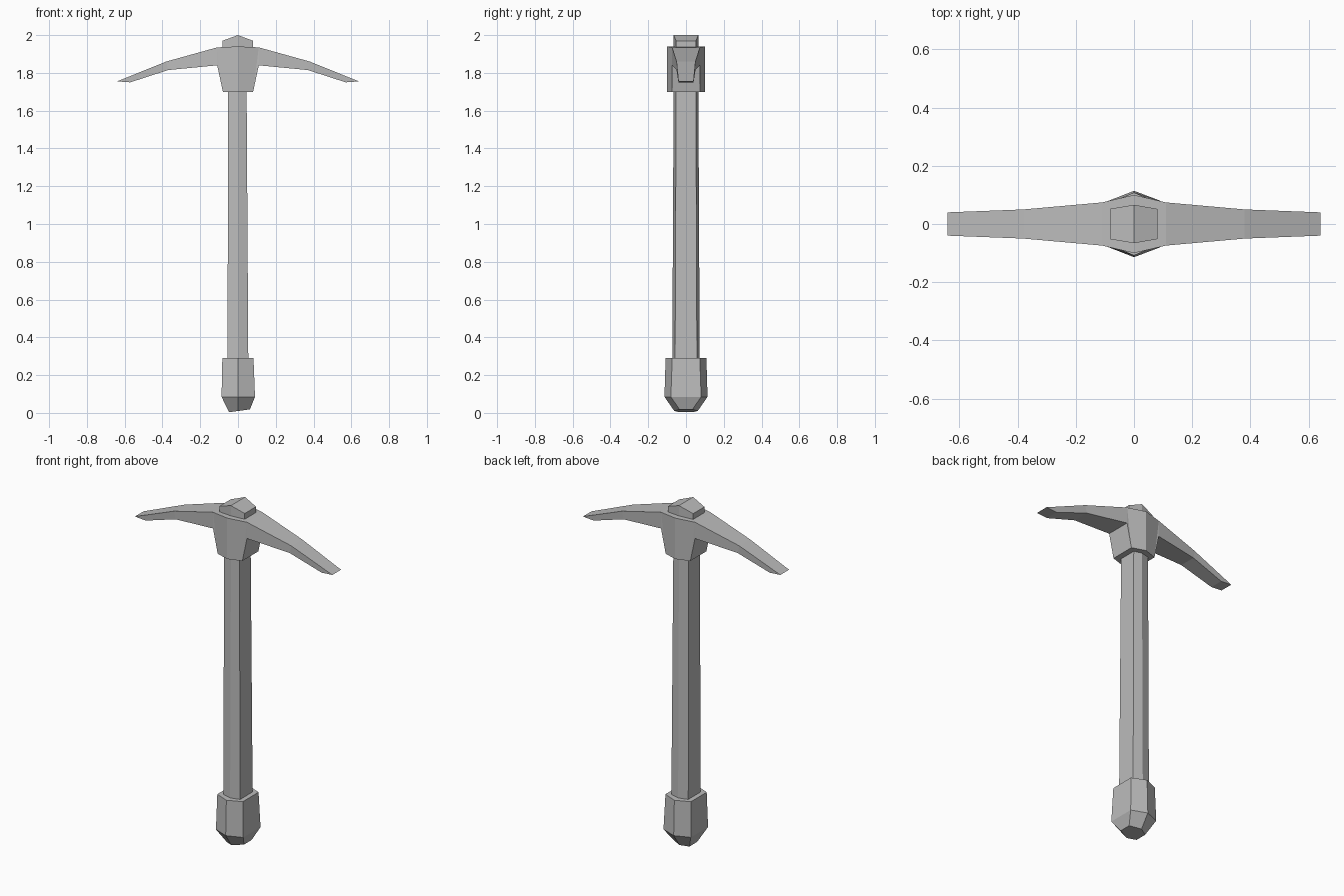
import bpy
import bmesh

cube = bpy.data.objects.get("Cube")
if cube:
    bpy.data.objects.remove(cube, do_unlink=True)

grey = bpy.data.materials.new("plain grey")
grey.use_nodes = True
colour = (0.5, 0.5, 0.5, 1)
grey.diffuse_color = colour
grey.node_tree.nodes["Principled BSDF"].inputs["Base Color"].default_value = colour


def loft(name, rings):
    """Skin a row of equal-sized closed rings and cap both ends."""
    bm = bmesh.new()
    rows = [[bm.verts.new(p) for p in ring] for ring in rings]
    for a, b in zip(rows, rows[1:]):
        n = len(a)
        for i in range(n):
            j = (i + 1) % n
            bm.faces.new((a[i], a[j], b[j], b[i]))
    bm.faces.new(rows[0])
    bm.faces.new(rows[-1])
    bmesh.ops.remove_doubles(bm, verts=bm.verts[:], dist=0.0005)
    bmesh.ops.recalc_face_normals(bm, faces=bm.faces[:])
    mesh = bpy.data.meshes.new(name)
    bm.to_mesh(mesh)
    bm.free()
    mesh.materials.append(grey)
    obj = bpy.data.objects.new(name, mesh)
    bpy.context.collection.objects.link(obj)
    return obj


def hexagon(z, left, right, side, point, tilt=0, ridge=0):
    """Six-sided ring with its points to the front and back."""
    outline = [(0, -point), (right, -side), (right, side),
               (0, point), (left, side), (left, -side)]
    return [(x, y, z + tilt * x + (ridge if x == 0 else 0)) for x, y in outline]


# Tapered six-sided shaft
loft("handle", [hexagon(0.2, -0.055, 0.055, 0.058, 0.073),
                hexagon(1.8, -0.053, 0.045, 0.052, 0.065)])

# Thick grip with a slightly crooked, tapered end
loft("grip", [hexagon(0.01, -0.047, 0.063, 0.035, 0.062, tilt=0.14),
              hexagon(0.085, -0.087, 0.09, 0.08, 0.114),
              hexagon(0.29, -0.083, 0.082, 0.073, 0.108)])

# Curved head with its socket: top x, top z, bottom x, bottom z, half depth
stations = [(0.64, 1.755, 0.57, 1.75, 0.04),
            (0.38, 1.86, 0.37, 1.815, 0.05),
            (0.11, 1.935, 0.11, 1.84, 0.074),
            (0.11, 1.935, 0.08, 1.70, 0.074)]
middle = (0, 1.94, 0, 1.70, 0.1)
mirrored = [(-tx, tz, -bx, bz, d) for tx, tz, bx, bz, d in reversed(stations)]
loft("pick_head", [[(tx, -d, tz), (tx, d, tz), (bx, d, bz), (bx, -d, bz)]
                   for tx, tz, bx, bz, d in stations + [middle] + mirrored])

# Ridged end of the shaft showing above the head
loft("top_cap", [hexagon(1.9, -0.083, 0.08, 0.052, 0.066),
                 hexagon(1.97, -0.083, 0.08, 0.052, 0.066, ridge=0.03)])
top = bpy.data.objects["top_cap"].data
bm = bmesh.new()
bm.from_mesh(top)
# Split the sloping top along its ridge
ridge = [v for v in bm.verts if v.co.z > 1.99]
bmesh.ops.connect_verts(bm, verts=ridge)
bm.to_mesh(top)
bm.free()
